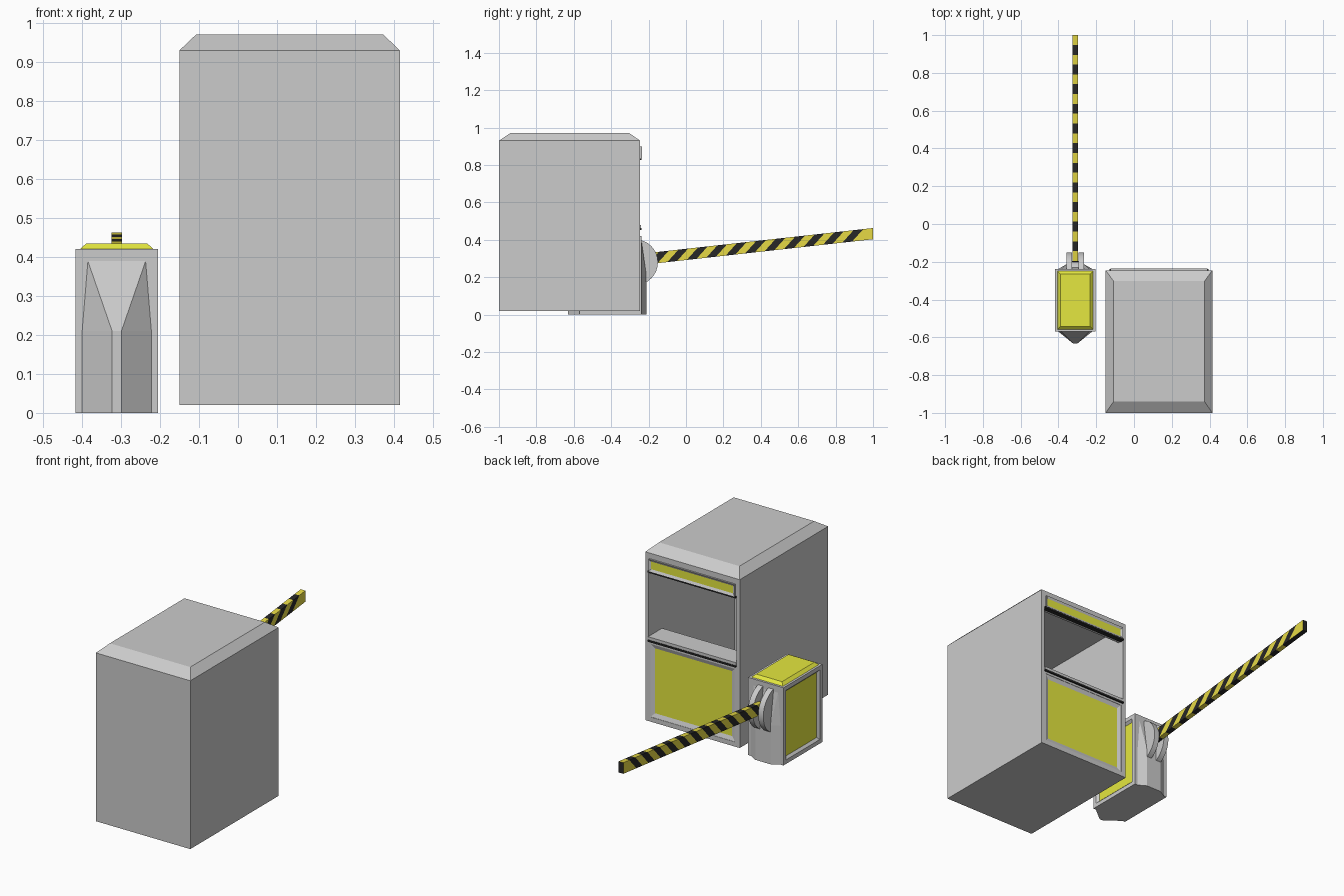
import bpy, bmesh, math
from mathutils import Vector

if "Cube" in bpy.data.objects:
    bpy.data.objects.remove(bpy.data.objects["Cube"])


def mat(name, rgb):
    m = bpy.data.materials.new(name)
    m.diffuse_color = (*rgb, 1)
    m.use_nodes = True
    m.node_tree.nodes["Principled BSDF"].inputs["Base Color"].default_value = m.diffuse_color
    return m


GREY = mat("grey", (0.6, 0.6, 0.6))
YELLOW = mat("panel_yellow", (0.78, 0.8, 0.05))
AMBER = mat("stripe_yellow", (0.8, 0.7, 0.06))
BLACK = mat("black", (0.02, 0.02, 0.02))


def finish(bm, name, mats=()):
    bm.normal_update()
    me = bpy.data.meshes.new(name)
    bm.to_mesh(me)
    bm.free()
    for m in mats:
        me.materials.append(m)
    ob = bpy.data.objects.new(name, me)
    bpy.context.collection.objects.link(ob)
    return ob


def box_bm(x, y, z):
    bm = bmesh.new()
    bmesh.ops.create_cube(bm, size=1)
    for v in bm.verts:
        v.co = [r[0] if c < 0 else r[1] for c, r in zip(v.co, (x, y, z))]
    bm.normal_update()
    return bm


def box(name, x, y, z, mats=()):
    return finish(box_bm(x, y, z), name, mats)


def face_towards(bm, direction):
    return max(bm.faces, key=lambda f: f.normal.dot(Vector(direction)))


def inset(bm, face, width, depth):
    return bmesh.ops.inset_region(bm, faces=[face], thickness=width, depth=depth,
                                  use_even_offset=True)["faces"]


def panel(bm, direction, rim, bevel, depth):
    """Framed panel whose sunken middle is material 1."""
    f = face_towards(bm, direction)
    if rim:
        inset(bm, f, rim, 0)
    inset(bm, f, bevel, depth)
    f.material_index = 1


def hull(name, pts):
    bm = bmesh.new()
    for p in pts:
        bm.verts.new(p)
    bmesh.ops.convex_hull(bm, input=bm.verts)
    bmesh.ops.dissolve_limit(bm, angle_limit=0.01, verts=bm.verts, edges=bm.edges)
    return finish(bm, name)


# Booth shell with chamfered roof
BX, BY = (-0.15, 0.415), (-1.0, -0.245)
bm = box_bm(BX, BY, (0.02, 0.93))
top = face_towards(bm, (0, 0, 1))
roof = bmesh.ops.extrude_face_region(bm, geom=[top])["geom"]
bm.faces.remove(top)
for v in (g for g in roof if isinstance(g, bmesh.types.BMVert)):
    v.co.x += 0.042 if v.co.x < 0 else -0.042
    v.co.y += 0.06 if v.co.y < -0.6 else -0.058
    v.co.z = 0.97
bmesh.ops.recalc_face_normals(bm, faces=bm.faces)
booth = finish(bm, "booth_shell")

# Hollow interior, window opening and lower panel recess
WX = (-0.13, 0.395)
cuts = [("cavity_cutter", WX, (-0.98, -0.28), (0.04, 0.91)),
        ("window_cutter", WX, (-0.30, -0.2), (0.475, 0.83)),
        ("recess_cutter", (-0.12, 0.385), (-0.265, -0.2), (0.045, 0.44))]
for n, x, y, z in cuts:
    c = box(n, x, y, z)
    c.hide_render = True
    c.hide_viewport = False
    c.display_type = 'WIRE'
    m = booth.modifiers.new(n, 'BOOLEAN')
    m.operation, m.solver, m.object = 'DIFFERENCE', 'EXACT', c
# Bake the cuts and drop the cutters
dg = bpy.context.evaluated_depsgraph_get()
cut_mesh = bpy.data.meshes.new_from_object(booth.evaluated_get(dg))
booth.modifiers.clear()
booth.data = cut_mesh
for n, *_ in cuts:
    bpy.data.objects.remove(bpy.data.objects[n])

# Booth lower panel, sign strip, sill and shelf
bm = box_bm((-0.12, 0.385), (-0.268, -0.247), (0.045, 0.44))
panel(bm, (0, 1, 0), 0, 0.022, -0.008)
finish(bm, "booth_panel", (GREY, YELLOW))
bm = box_bm((-0.125, 0.39), (-0.26, -0.236), (0.835, 0.9))
panel(bm, (0, 1, 0), 0, 0.012, -0.006)
finish(bm, "window_header", (GREY, YELLOW))
box("counter_shelf", WX, (-0.36, -0.24), (0.462, 0.478))
for n, z in (("sill_trim", 0.452), ("header_trim", 0.826)):
    box(n, WX, (-0.262, -0.237), (z, z + 0.01), (BLACK,))

# Barrier cabinet: sunken side panels and raised yellow lid
CX = -0.311
bm = box_bm((CX - 0.106, CX + 0.106), (-0.57, -0.237), (0, 0.42))
for s in (-1, 1):
    panel(bm, (s, 0, 0), 0.022, 0.012, -0.012)
lid = max((f for f in bm.faces), key=lambda f: f.calc_center_median().z)
inset(bm, lid, 0.012, 0)
for f in inset(bm, lid, 0.016, 0.015) + [lid]:
    f.material_index = 1
finish(bm, "barrier_cabinet", (GREY, YELLOW))

# Wedge fairings on the cabinet ends
for n, y0, y1, w in (("front_fairing", -0.569, -0.632, 0.012),
                     ("rear_fairing", -0.238, -0.212, 0.045)):
    pts = [(CX + s * 0.09, y0, z) for s in (-1, 1) for z in (0, 0.21)]
    pts += [(CX + s * w, y1, z) for s in (-1, 1) for z in (0, 0.21)]
    pts += [(CX + s * 0.075, y0, 0.392) for s in (-1, 1)]
    hull(n, pts)

# Pivot: two cheek discs and a smaller core between them
for n, x, w, r in (("pivot_disc_left", -0.031, 0.03, 0.122),
                   ("pivot_disc_right", 0.031, 0.03, 0.122),
                   ("pivot_core", 0, 0.034, 0.075)):
    bpy.ops.mesh.primitive_cylinder_add(vertices=32, radius=r, depth=w,
                                        location=(CX + x, -0.272, 0.28),
                                        rotation=(0, math.pi / 2, 0))
    bpy.context.object.name = n
    bpy.ops.object.shade_smooth_by_angle()

# Striped arm: long bar sliced by slanted planes, then sloped upward
STEP, H = 0.052, 0.03
bm = box_bm((CX - 0.014, CX + 0.014), (-0.2, 1.0), (-H, H))
for i in range(1, 26):
    bmesh.ops.bisect_plane(bm, geom=bm.verts[:] + bm.edges[:] + bm.faces[:],
                           plane_co=(0, 1.0 - i * STEP, H), plane_no=(0, 1, -1))
for f in bm.faces:
    c = f.calc_center_median()
    k = math.floor((1.0 - (c.y - (c.z - H))) / STEP)
    f.material_index = 1 if k % 2 or abs(f.normal.y) > 0.9 else 0
for v in bm.verts:
    v.co.z += 0.433 + (v.co.y - 1.0) * 0.111
finish(bm, "barrier_arm", (AMBER, BLACK))
